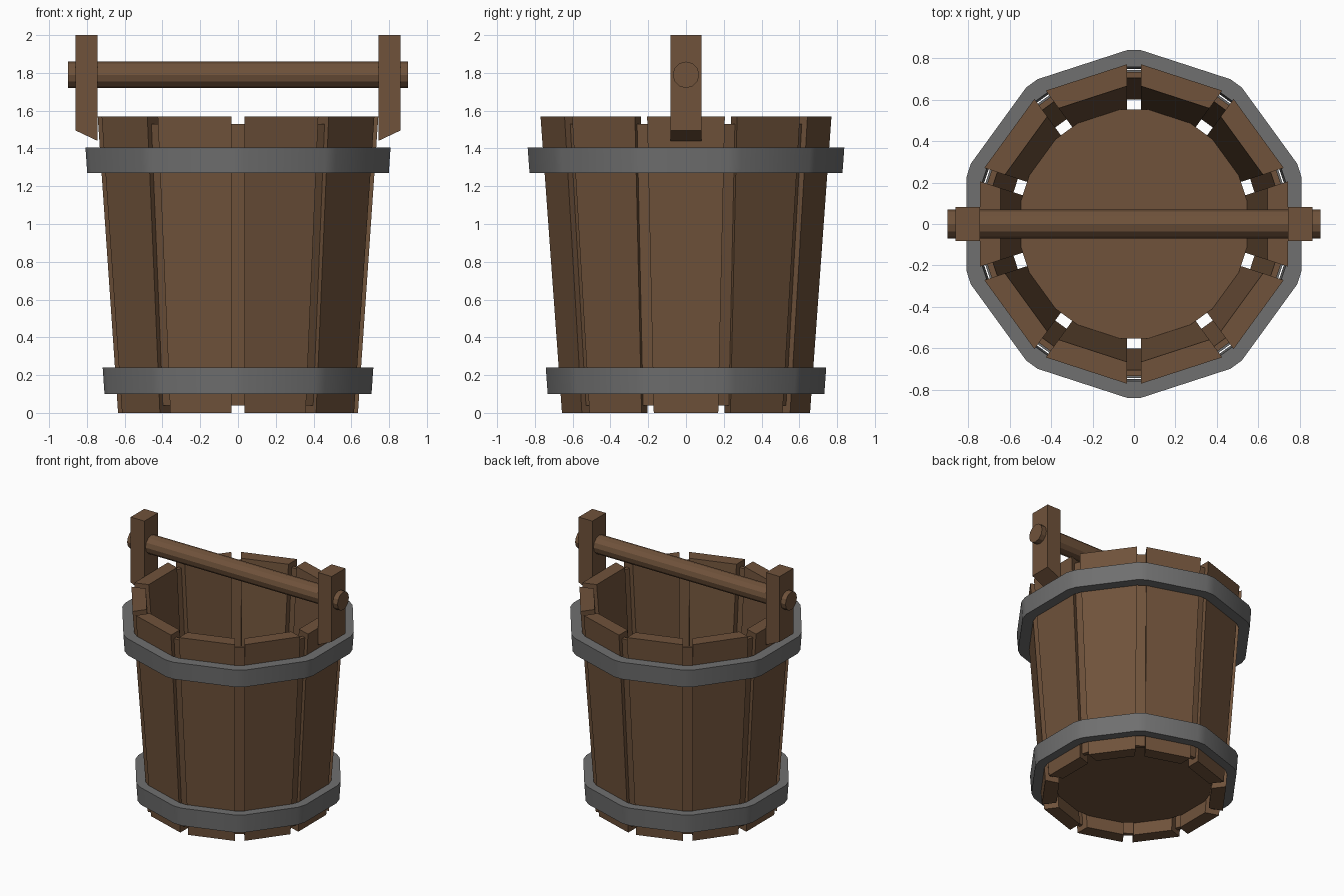
import bpy
import bmesh
from math import pi, tan, cos
from mathutils import Vector, Matrix

cube = bpy.data.objects.get("Cube")
if cube:
    bpy.data.objects.remove(cube, do_unlink=True)

COUNT = 10
HALF = pi / COUNT          # half the angle of one stave
GAP = 0.034                # half the gap between staves
HEIGHT = 1.57


def material(name, rgb):
    mat = bpy.data.materials.new(name)
    mat.use_nodes = True
    color = (*rgb, 1)
    mat.diffuse_color = color
    bsdf = mat.node_tree.nodes["Principled BSDF"]
    bsdf.inputs["Base Color"].default_value = color
    bsdf.inputs["Roughness"].default_value = 0.8
    return mat


wood = material("brown_wood", (0.16, 0.085, 0.043))
iron = material("grey_iron", (0.16, 0.16, 0.16))


def finish(name, bm, mat):
    bmesh.ops.recalc_face_normals(bm, faces=bm.faces)
    mesh = bpy.data.meshes.new(name)
    bm.to_mesh(mesh)
    bm.free()
    mesh.materials.append(mat)
    obj = bpy.data.objects.new(name, mesh)
    bpy.context.collection.objects.link(obj)
    return obj


def slab(bm, low, high, angle):
    """Upright plank; low and high are (inner, outer, inner half width, outer half width, z)."""
    turn = Matrix.Rotation(angle, 3, 'Z')
    rings = []
    for r0, r1, w0, w1, z in (low, high):
        corners = ((r0, -w0), (r1, -w1), (r1, w1), (r0, w0))
        rings.append([bm.verts.new(turn @ Vector((x, y, z))) for x, y in corners])
    a, b = rings
    bm.faces.new(a[::-1])
    bm.faces.new(b)
    for i in range(4):
        j = (i + 1) % 4
        bm.faces.new((a[i], a[j], b[j], b[i]))


def outer_at(z):
    return 0.635 + 0.108 * z / HEIGHT


def half_width(r):
    return r * tan(HALF) - GAP / cos(HALF)


def stave_end(z):
    r1 = outer_at(z)
    r0 = r1 - 0.1
    return r0, r1, half_width(r0), half_width(r1), z


# Staves and the thin strips closing the gaps between them
staves, strips = bmesh.new(), bmesh.new()
for k in range(COUNT):
    angle = 2 * HALF * k
    slab(staves, stave_end(0), stave_end(HEIGHT), angle)
    slab(strips, (0.60, 0.63, GAP, GAP, 0.04),
         (0.704, 0.733, GAP, GAP, 1.53), angle + HALF)
finish("staves", staves, wood)
finish("gap_strips", strips, wood)

# Bucket floor
bm = bmesh.new()
bmesh.ops.create_cone(bm, cap_ends=True, segments=2 * COUNT, radius1=0.56, radius2=0.56,
                      depth=0.06,
                      matrix=Matrix.Translation((0, 0, 0.13)) @ Matrix.Rotation(HALF / 2, 4, 'Z'))
finish("bucket_floor", bm, wood)


# Iron hoops that follow the stave corners
def hoop(name, z0, z1, thick):
    bm = bmesh.new()
    profile = [(outer_at(z0), z0), (outer_at(z0) + thick, z0),
               (outer_at(z1) + thick, z1), (outer_at(z1), z1)]
    rings = []
    for k in range(COUNT):
        turn = Matrix.Rotation(2 * HALF * k, 3, 'Z')
        for side in (-1, 1):
            rings.append([bm.verts.new(turn @ Vector((r, side * half_width(r), z)))
                          for r, z in profile])
    for a, b in zip(rings, rings[1:] + rings[:1]):
        for i in range(4):
            j = (i + 1) % 4
            bm.faces.new((a[i], b[i], b[j], a[j]))
    obj = finish(name, bm, iron)
    bpy.ops.object.select_all(action='DESELECT')
    obj.select_set(True)
    bpy.context.view_layer.objects.active = obj
    bpy.ops.object.shade_smooth_by_angle(angle=pi / 6)


hoop("lower_hoop", 0.10, 0.24, 0.065)
hoop("upper_hoop", 1.27, 1.405, 0.076)

# Handle posts with slanted lower ends
for name, side in (("left_post", 1), ("right_post", -1)):
    bm = bmesh.new()
    outline = [(0.743, 1.44), (0.86, 1.495), (0.86, 2.0), (0.743, 2.0)]
    face = bm.faces.new([bm.verts.new((side * x, -0.083, z)) for x, z in outline])
    grown = bmesh.ops.extrude_face_region(bm, geom=[face])["geom"]
    bmesh.ops.translate(bm, vec=(0, 0.166, 0),
                        verts=[v for v in grown if isinstance(v, bmesh.types.BMVert)])
    finish(name, bm, wood)

# Handle rod through both posts
bm = bmesh.new()
bmesh.ops.create_cone(bm, cap_ends=True, segments=12, radius1=0.07, radius2=0.07, depth=1.8,
                      matrix=Matrix.Translation((0, 0, 1.79)) @ Matrix.Rotation(pi / 2, 4, 'Y'))
finish("handle_rod", bm, wood)
